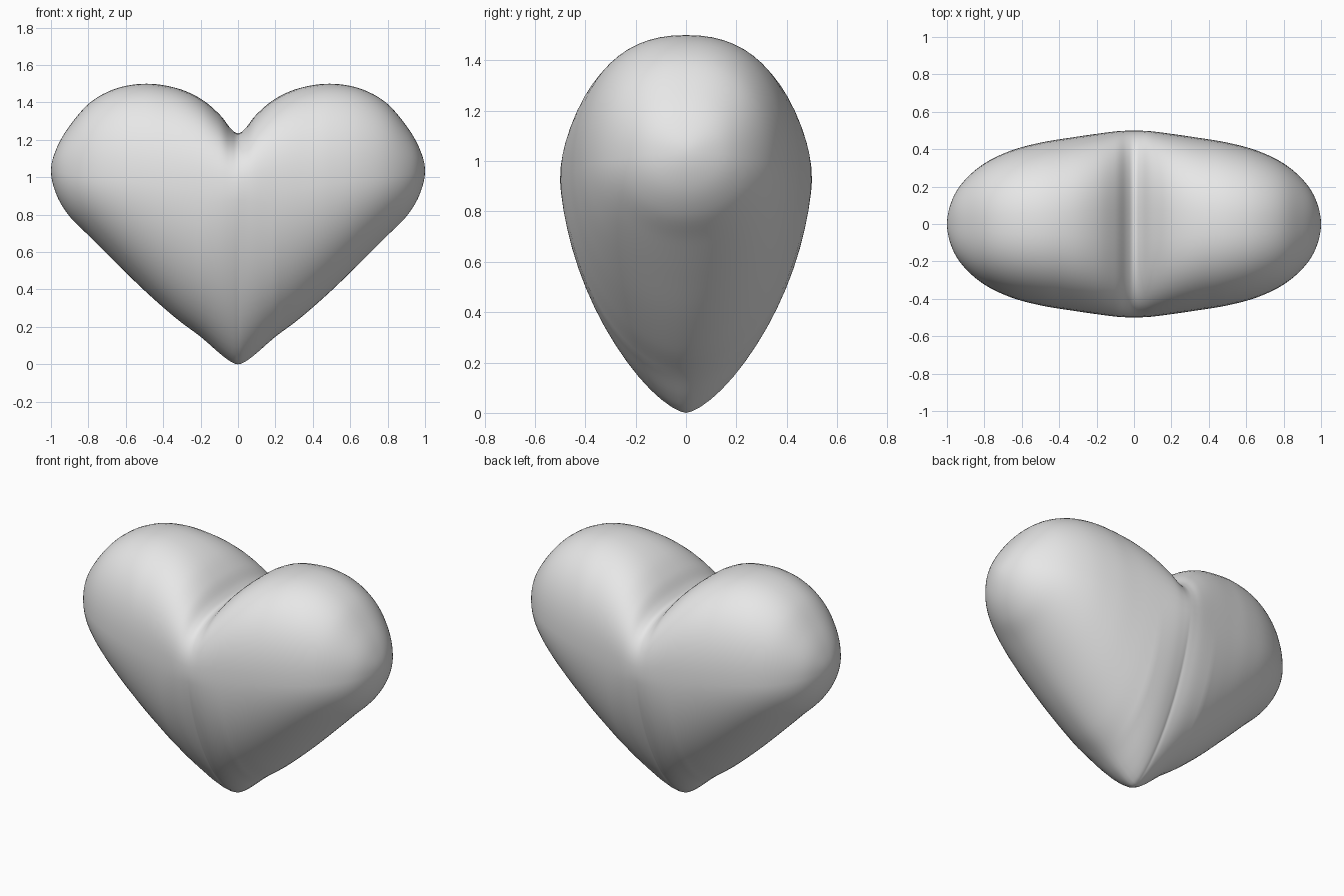
import bpy
import bmesh
import math

cube = bpy.data.objects.get("Cube")
if cube:
    bpy.data.objects.remove(cube, do_unlink=True)

# Half-heart ribs: x, top height, bottom height, half depth, height of widest point
RIBS = [
    (0, 1.235, 0, .5, .92),
    (.04, 1.262, .015, .499, .92),
    (.1, 1.337, .06, .495, .92),
    (.2, 1.42, .147, .482, .925),
    (.33, 1.477, .245, .463, .94),
    (.49, 1.5, .385, .437, .965),
    (.65, 1.475, .54, .395, .985),
    (.79, 1.4, .68, .33, 1),
    (.9, 1.275, .79, .24, 1.015),
    (.97, 1.155, .905, .135, 1.03),
    (1, 1.035, 1.035, 0, 1.035),
]
STEPS = 6
SEGMENTS = 64


def catmull_rom(a, b, c, d, t):
    """Smooth blend from b to c."""
    return [q + t * (r - p) / 2 + t * t * (2 * p - 5 * q + 4 * r - s) / 2
            + t ** 3 * (3 * q - p - 3 * r + s) / 2
            for p, q, r, s in zip(a, b, c, d)]


def smooth_ribs():
    """Subdivide the ribs, mirrored past the centre and round the outer end."""
    x, top, bottom, depth, mid = RIBS[1]
    before = (-x, top, bottom, depth, mid)
    x, top, bottom, depth, mid = RIBS[-2]
    after = (x, bottom, top, -depth, mid)
    pts = [before] + RIBS + [after]
    ribs = []
    for i in range(1, len(pts) - 2):
        for k in range(STEPS):
            ribs.append(catmull_rom(*pts[i - 1:i + 3], k / STEPS))
    return ribs


def power(value, exponent):
    return math.copysign(abs(value) ** exponent, value)


def rib_points(rib):
    """Rounded cross-section: full on top, tapering to the lower edge."""
    x, top, bottom, depth, mid = rib
    upper = 2.6 - .3 * min(x / .4, 1)
    lower = 1.5 + .3 * min(x / .2, 1) + .2 * x
    points = []
    for k in range(SEGMENTS):
        a = math.tau * k / SEGMENTS
        c, s = math.cos(a), math.sin(a)
        e = 2 / (upper if s >= 0 else lower)
        reach = top - mid if s >= 0 else mid - bottom
        points.append((x, depth * power(c, e), mid + reach * power(s, e)))
    return points


# Skin the ribs and close the outer end
bm = bmesh.new()
rings = [[bm.verts.new(p) for p in rib_points(r)] for r in smooth_ribs()]
for ring, nxt in zip(rings, rings[1:]):
    for k in range(SEGMENTS):
        j = (k + 1) % SEGMENTS
        bm.faces.new((ring[k], ring[j], nxt[j], nxt[k]))
x, top, bottom, depth, mid = RIBS[-1]
pole = bm.verts.new((x, 0, mid))
for k in range(SEGMENTS):
    bm.faces.new((rings[-1][k], rings[-1][(k + 1) % SEGMENTS], pole))

# Mirror to the other lobe and weld the centre
half = bm.verts[:] + bm.edges[:] + bm.faces[:]
bmesh.ops.mirror(bm, geom=half, axis='X', merge_dist=.0005)
bmesh.ops.remove_doubles(bm, verts=bm.verts[:], dist=.0002)
bmesh.ops.recalc_face_normals(bm, faces=bm.faces[:])

mesh = bpy.data.meshes.new("heart")
bm.to_mesh(mesh)
bm.free()
mesh.shade_smooth()
heart = bpy.data.objects.new("heart", mesh)
bpy.context.collection.objects.link(heart)

# Plain grey surface
grey = bpy.data.materials.new("light_grey")
grey.use_nodes = True
colour = (.8, .8, .8, 1)
grey.diffuse_color = colour
grey.node_tree.nodes["Principled BSDF"].inputs["Base Color"].default_value = colour
mesh.materials.append(grey)
